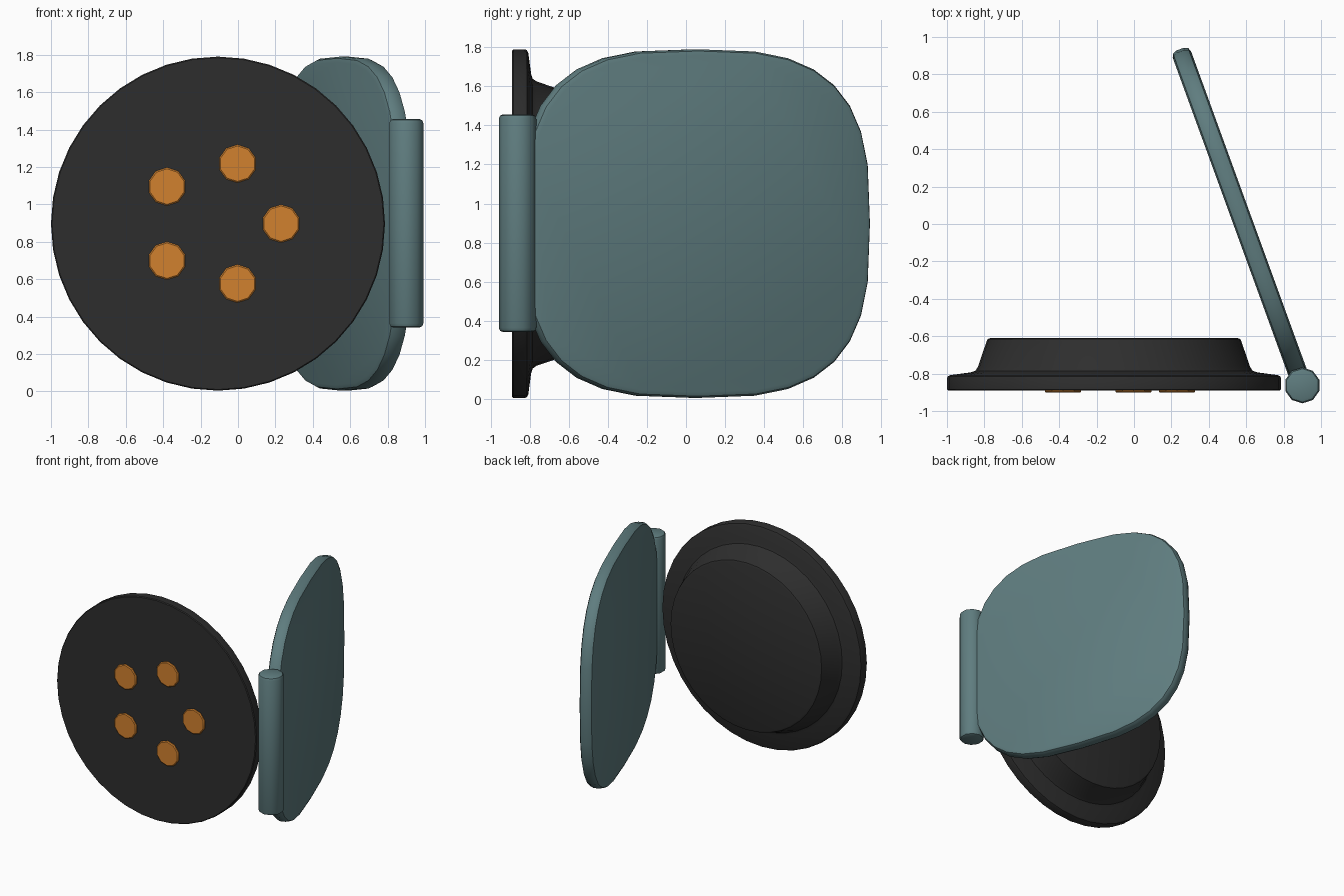
import bpy, bmesh, math
from mathutils import Matrix

if "Cube" in bpy.data.objects:
    bpy.data.objects.remove(bpy.data.objects["Cube"])


def material(name, rgb):
    m = bpy.data.materials.new(name)
    m.diffuse_color = (*rgb, 1)
    m.use_nodes = True
    m.node_tree.nodes["Principled BSDF"].inputs["Base Color"].default_value = m.diffuse_color
    return m


TEAL = material("teal", (0.115, 0.205, 0.214))
DARK = material("charcoal", (0.027, 0.027, 0.027))
ORANGE = material("orange", (0.64, 0.222, 0.028))


def loft(name, rings, matrix, mat, angle=35):
    """Closed solid through stacked rings of equal point count."""
    bm = bmesh.new()
    loops = [[bm.verts.new(matrix @ Matrix.Translation(p).to_translation()) for p in r] for r in rings]
    n = len(loops[0])
    for a, b in zip(loops, loops[1:]):
        for i in range(n):
            j = (i + 1) % n
            bm.faces.new((a[i], a[j], b[j], b[i]))
    bm.faces.new(loops[0][::-1])
    bm.faces.new(loops[-1])
    bmesh.ops.recalc_face_normals(bm, faces=bm.faces)
    me = bpy.data.meshes.new(name)
    bm.to_mesh(me)
    bm.free()
    me.materials.append(mat)
    ob = bpy.data.objects.new(name, me)
    bpy.context.collection.objects.link(ob)
    bpy.ops.object.select_all(action='DESELECT')
    ob.select_set(True)
    bpy.context.view_layer.objects.active = ob
    bpy.ops.object.shade_smooth_by_angle(angle=math.radians(angle))
    return ob


def circle(r, h, n, start=0.0):
    return [(r * math.cos(start + math.tau * i / n), r * math.sin(start + math.tau * i / n), h)
            for i in range(n)]


def spow(v, e):
    return math.copysign(abs(v) ** e, v)


def squircle(a, b, h, n=32):
    return [(a * spow(math.cos(math.tau * i / n), 2 / 3),
             b * spow(math.sin(math.tau * i / n), 2 / 3), h) for i in range(n)]


CX, CZ = -0.107, 0.897
# Local z points to +y (backwards), local y to -z
to_back = Matrix.Rotation(math.radians(-90), 4, 'X')

# Base disc with flange and raised back
profile = [(0.887, -0.89), (0.893, -0.884), (0.893, -0.825), (0.889, -0.815), (0.875, -0.808),
           (0.765, -0.793), (0.742, -0.785), (0.728, -0.765), (0.682, -0.63), (0.676, -0.616),
           (0.662, -0.61)]
loft("base_disc", [circle(r, y, 40) for r, y in profile],
     Matrix.Translation((CX, 0, CZ)) @ to_back, DARK)

# Ring of five contact pads
for k in range(5):
    a = math.tau * k / 5
    pos = (CX + 0.337 * math.cos(a), 0, CZ + 0.337 * math.sin(a))
    pads = [(0.095, -0.902), (0.102, -0.896), (0.102, -0.88)]
    loft(f"pad_{k + 1}", [circle(r, y, 10, math.pi / 2) for r, y in pads],
         Matrix.Translation(pos) @ to_back, ORANGE)

# Hinge barrel
HX, HY = 0.9, -0.863
barrel = [(0.075, 0.342), (0.089, 0.348), (0.096, 0.364),
          (0.096, 1.434), (0.089, 1.45), (0.075, 1.456)]
loft("hinge_barrel", [circle(r, z, 10, math.pi / 2) for r, z in barrel],
     Matrix.Translation((HX, HY, 0)), TEAL, 40)

# Swung-open lid: rounded square slab with softened rim
A, B, T = 0.945, 0.893, 0.052
rim = [(0.03, -T), (0.009, -T + 0.009), (0, -T + 0.03),
       (0, T - 0.03), (0.009, T - 0.009), (0.03, T)]
swing = Matrix.Rotation(math.radians(110), 4, 'Z') @ Matrix.Rotation(math.radians(90), 4, 'X')
lid_at = Matrix.Translation((HX - 0.968 * math.sin(math.radians(20)),
                             HY + 0.968 * math.cos(math.radians(20)), CZ))
loft("lid", [squircle(A - d, B - d, h) for d, h in rim], lid_at @ swing, TEAL)
